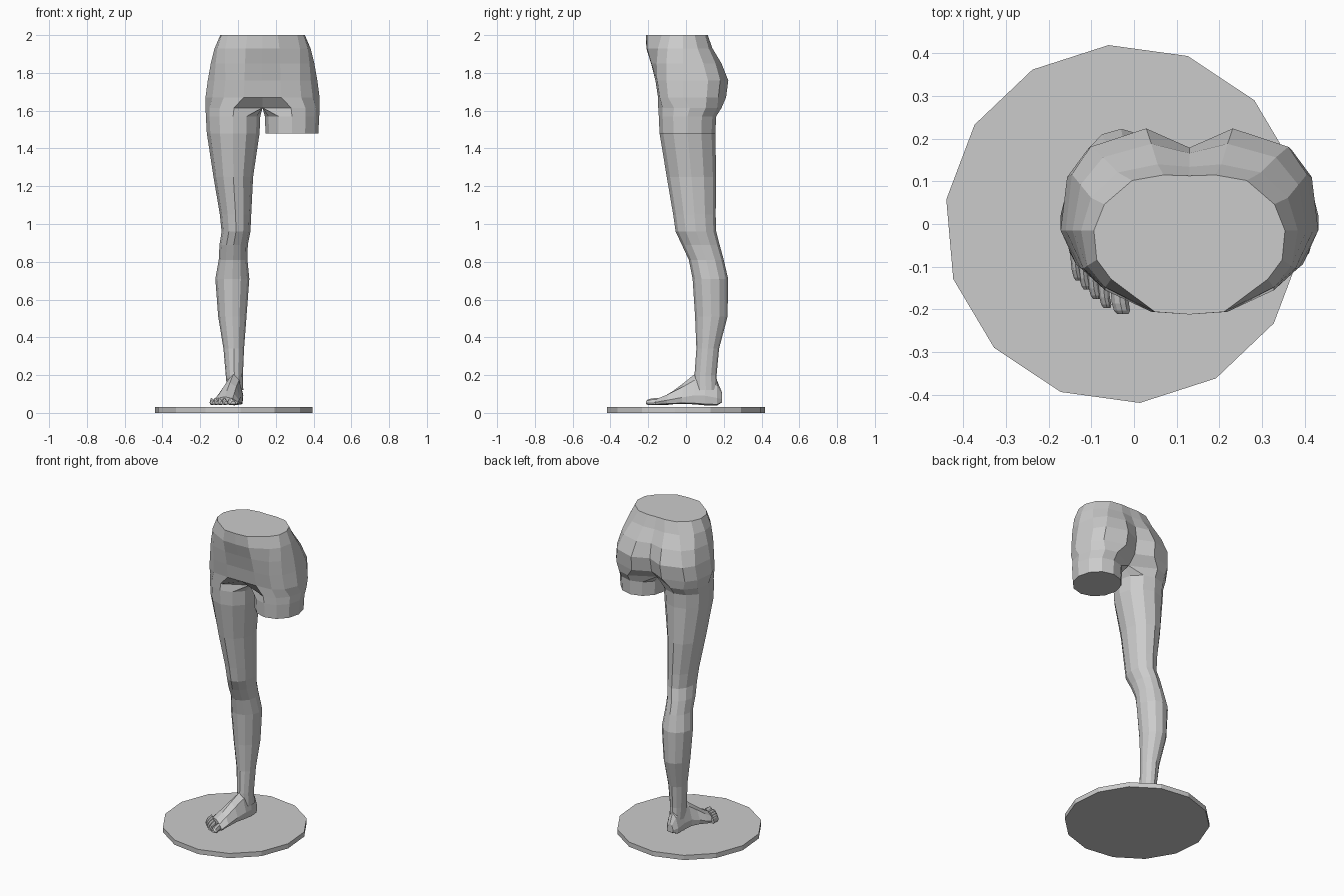
import bpy, bmesh
from math import sin, cos, radians

if "Cube" in bpy.data.objects:
    bpy.data.objects.remove(bpy.data.objects["Cube"])

MID = 0.13  # symmetry plane of the hips


def finish(bm, name):
    bmesh.ops.recalc_face_normals(bm, faces=bm.faces)
    me = bpy.data.meshes.new(name)
    bm.to_mesh(me)
    bm.free()
    ob = bpy.data.objects.new(name, me)
    bpy.context.collection.objects.link(ob)
    return ob


def loft(bm, rings):
    loops = [[bm.verts.new(p) for p in r] for r in rings]
    faces = []
    for a, b in zip(loops, loops[1:]):
        n = len(a)
        for i in range(n):
            j = (i + 1) % n
            faces.append(bm.faces.new((a[i], a[j], b[j], b[i])))
    return loops, faces


# Half-hip cross-section patterns (width, depth) from front centre to back centre
WAIST = [(0, -1), (.36, -.97), (.82, -.58), (.97, -.35), (1, 0),
         (.89, .47), (.6, .9), (.27, 1), (0, 1)]
HIP = [(0, -1), (.33, -1), (.68, -.93), (.88, -.6), (1, 0),
       (.95, .55), (.8, .82), (.35, 1), (0, 1)]


def hip_ring(z, width, front, back, crease, t):
    side = -0.015
    pts = []
    for (u0, v0), (u1, v1) in zip(WAIST, HIP):
        u, v = u0 + (u1 - u0) * t, v0 + (v1 - v0) * t
        pts.append((u * width, side + v * ((back - side) if v > 0 else (side - front)), z))
    pts[8] = (0, pts[8][1] - crease, z)
    y0, y8 = pts[0][1], pts[8][1]
    return pts + [(0, y8 + (y0 - y8) * k / 4, z) for k in (1, 2, 3)]


def leg_ring(z, x_out, x_in, front, back, crotch=False):
    uo, ui = MID - x_out, MID - x_in
    cu, ru = (uo + ui) / 2, (uo - ui) / 2
    cy, ry = (front + back) / 2, (back - front) / 2
    pts = []
    for k in range(12):
        a = radians(30 * k - 120)
        u, y = cu + ru * cos(a), cy + ry * sin(a)
        if crotch and (k == 0 or k >= 8):
            u, y = 0, cy + ry * sin(a) * 0.6
        pts.append((u, y, z))
    return pts


hips = [hip_ring(*s) for s in [
    (2.0, .224, -.212, .115, .002, 0),
    (1.93, .254, -.21, .14, .006, .3),
    (1.85, .274, -.185, .188, .022, .7),
    (1.76, .29, -.162, .224, .045, 1),
    (1.67, .302, -.148, .212, .05, 1)]]
hips.append(leg_ring(1.615, -.172, .13, -.147, .188, True))
thigh = [leg_ring(*s) for s in [
    (1.57, -.17, .118, -.144, .16),
    (1.48, -.165, .114, -.14, .155)]]
lower = [leg_ring(*s) for s in [
    (1.25, -.13, .08, -.102, .16),
    (1.05, -.096, .07, -.068, .157),
    (.96, -.087, .066, -.055, .16),
    (.89, -.098, .052, -.022, .178),
    (.81, -.102, .05, .015, .2),
    (.71, -.12, .06, .035, .223),
    (.51, -.105, .045, .048, .22),
    (.34, -.077, .032, .055, .175),
    (.2, -.065, .026, .045, .162),
    (.12, -.058, .028, .045, .165)]]

# Hips with one full leg and one cut thigh
bm = bmesh.new()
for sign, rings in ((-1, hips + thigh + lower), (1, hips + thigh)):
    placed = [[(MID + sign * u, y, z) for u, y, z in r] for r in rings]
    _, faces = loft(bm, placed)
    inner = [f for f in faces if all(abs(v.co.x - MID) < 1e-5 for v in f.verts)]
    bmesh.ops.delete(bm, geom=inner, context='FACES')
bmesh.ops.remove_doubles(bm, verts=bm.verts, dist=1e-4)
bmesh.ops.holes_fill(bm, edges=[e for e in bm.edges if e.is_boundary], sides=0)
finish(bm, "hips_and_leg")


def tube(name, sections):
    """Loft rounded sections (x, y, half width, bottom, top, slant), capped."""
    shape = [(-1, .3), (-.9, .04), (0, 0), (.9, .04), (1, .3), (.6, .8), (0, 1), (-.6, .8)]
    bm = bmesh.new()
    loops, _ = loft(bm, [[(x + a * w, y - a * w * slant, lo + h * (hi - lo)) for a, h in shape]
                         for x, y, w, lo, hi, slant in sections])
    for end in (loops[0], loops[-1]):
        bm.faces.new(end)
    return finish(bm, name)


# Foot from heel to ball
tube("foot", [
    (-.02, .19, .022, .055, .11, 0),
    (-.02, .165, .04, .04, .17, 0),
    (-.018, .10, .046, .04, .21, 0),
    (-.024, .045, .05, .045, .205, 0),
    (-.043, -.01, .056, .048, .16, .2),
    (-.06, -.07, .066, .046, .115, .5),
    (-.07, -.12, .07, .043, .085, .65)])

# Toes, little to big: tip x, tip y, half width
toes = [(-.132, -.133, .010), (-.113, -.153, .011), (-.090, -.176, .012),
        (-.065, -.197, .0125), (-.028, -.211, .020)]
for i, (x, y, w) in enumerate(toes):
    tube(f"toe_{i + 1}", [
        (x - .008, y + .065, w, .045, .080, 0),
        (x - .004, y + .025, w, .042, .076, 0),
        (x, y + .008, w * .95, .043, .070, 0),
        (x + .002, y, w * .65, .047, .062, 0)])

# Fourteen-sided base plate
bpy.ops.mesh.primitive_cylinder_add(vertices=14, radius=.421, depth=.03,
                                    location=(-.023, 0, .015), rotation=(0, 0, radians(5)))
bpy.context.object.name = "base_plate"
